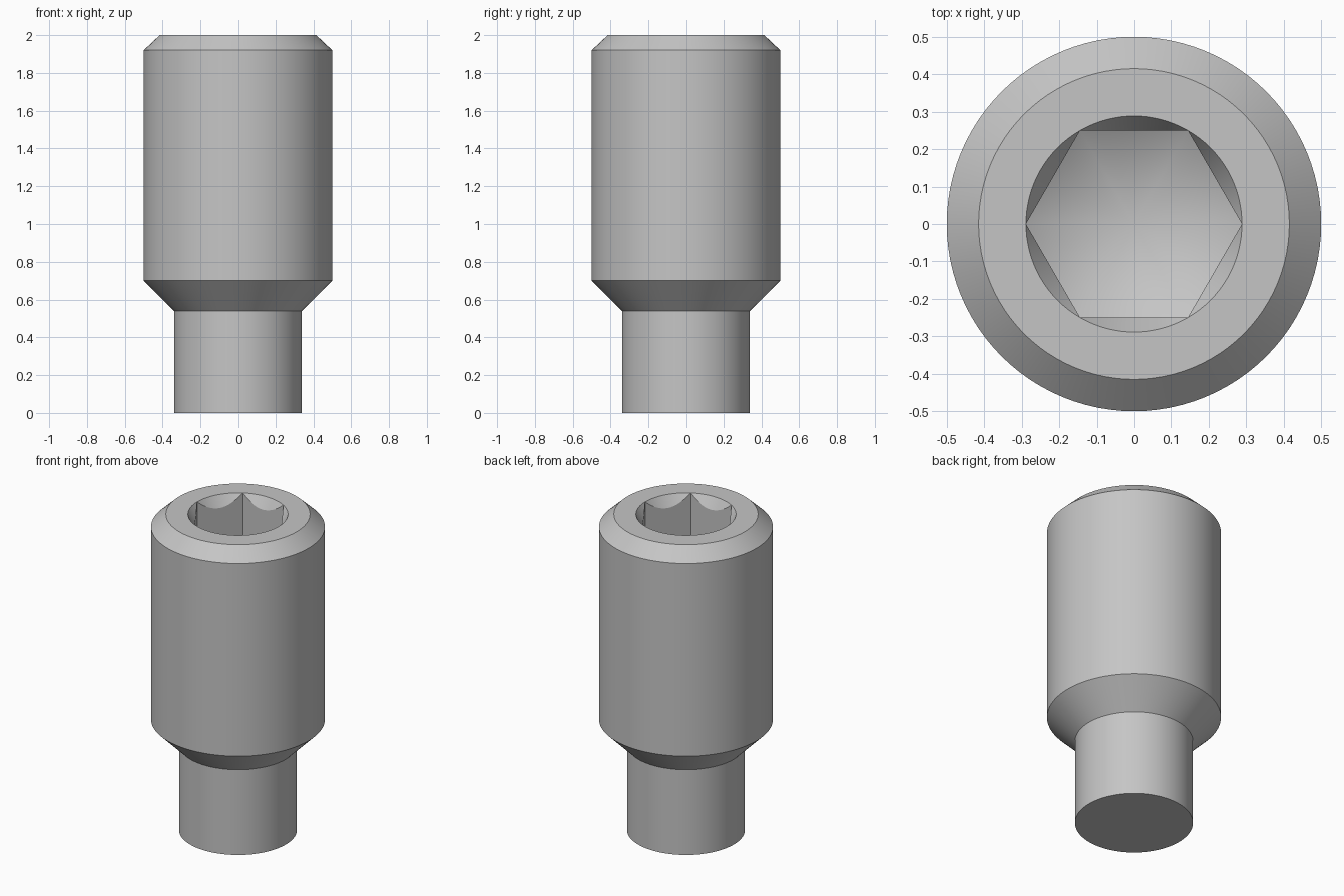
import bpy
import bmesh
from math import cos, sin, pi, radians, tan

default = bpy.data.objects.get("Cube")
if default:
    bpy.data.objects.remove(default, do_unlink=True)

SEGMENTS = 96             # divisible by six so the socket corners are exact
FLAT = 0.25               # socket centre to flat
CORNER = FLAT / cos(pi / 6)
TOP = 2.0
APEX = 1.26               # deepest point of the socket

steel = bpy.data.materials.new("grey_steel")
steel.use_nodes = True
grey = (0.56, 0.56, 0.56, 1)
steel.diffuse_color = grey
steel.node_tree.nodes["Principled BSDF"].inputs["Base Color"].default_value = grey


def hex_radius(angle):
    """Distance from the axis to the hexagonal wall, corners on the x axis."""
    return FLAT / cos(angle % (pi / 3) - pi / 6)


def circle(radius, z):
    return lambda a: (radius, z)


def countersink(a):
    r = hex_radius(a)
    return r, TOP - (CORNER - r) * tan(radians(60))


def socket_floor(a):
    r = hex_radius(a)
    return r, APEX + r * tan(radians(30))


# Rings from the bottom of the dog point, up the body and down into the socket
rings = [circle(0.34, 0), circle(0.34, 0.54),          # dog point
         circle(0.5, 0.70), circle(0.5, 1.92),         # shoulder and body
         circle(0.415, TOP), circle(CORNER, TOP),      # top chamfer and rim
         countersink, socket_floor]

bm = bmesh.new()
angles = [2 * pi * i / SEGMENTS for i in range(SEGMENTS)]
loops = []
for ring in rings:
    loop = []
    for a in angles:
        r, z = ring(a)
        loop.append(bm.verts.new((r * cos(a), r * sin(a), z)))
    loops.append(loop)

for low, high in zip(loops, loops[1:]):
    for i in range(SEGMENTS):
        j = (i + 1) % SEGMENTS
        bm.faces.new((low[i], low[j], high[j], high[i]))

# Flat end and drilled conical socket floor
bm.faces.new(loops[0][::-1])
apex = bm.verts.new((0, 0, APEX))
for i in range(SEGMENTS):
    bm.faces.new((loops[-1][i], loops[-1][(i + 1) % SEGMENTS], apex))

bmesh.ops.remove_doubles(bm, verts=bm.verts, dist=0.00001)
bmesh.ops.recalc_face_normals(bm, faces=bm.faces)
mesh = bpy.data.meshes.new("set_screw")
bm.to_mesh(mesh)
bm.free()
mesh.materials.append(steel)

screw = bpy.data.objects.new("set_screw", mesh)
bpy.context.collection.objects.link(screw)
bpy.ops.object.select_all(action='DESELECT')
screw.select_set(True)
bpy.context.view_layer.objects.active = screw
bpy.ops.object.shade_smooth_by_angle(angle=radians(20))
